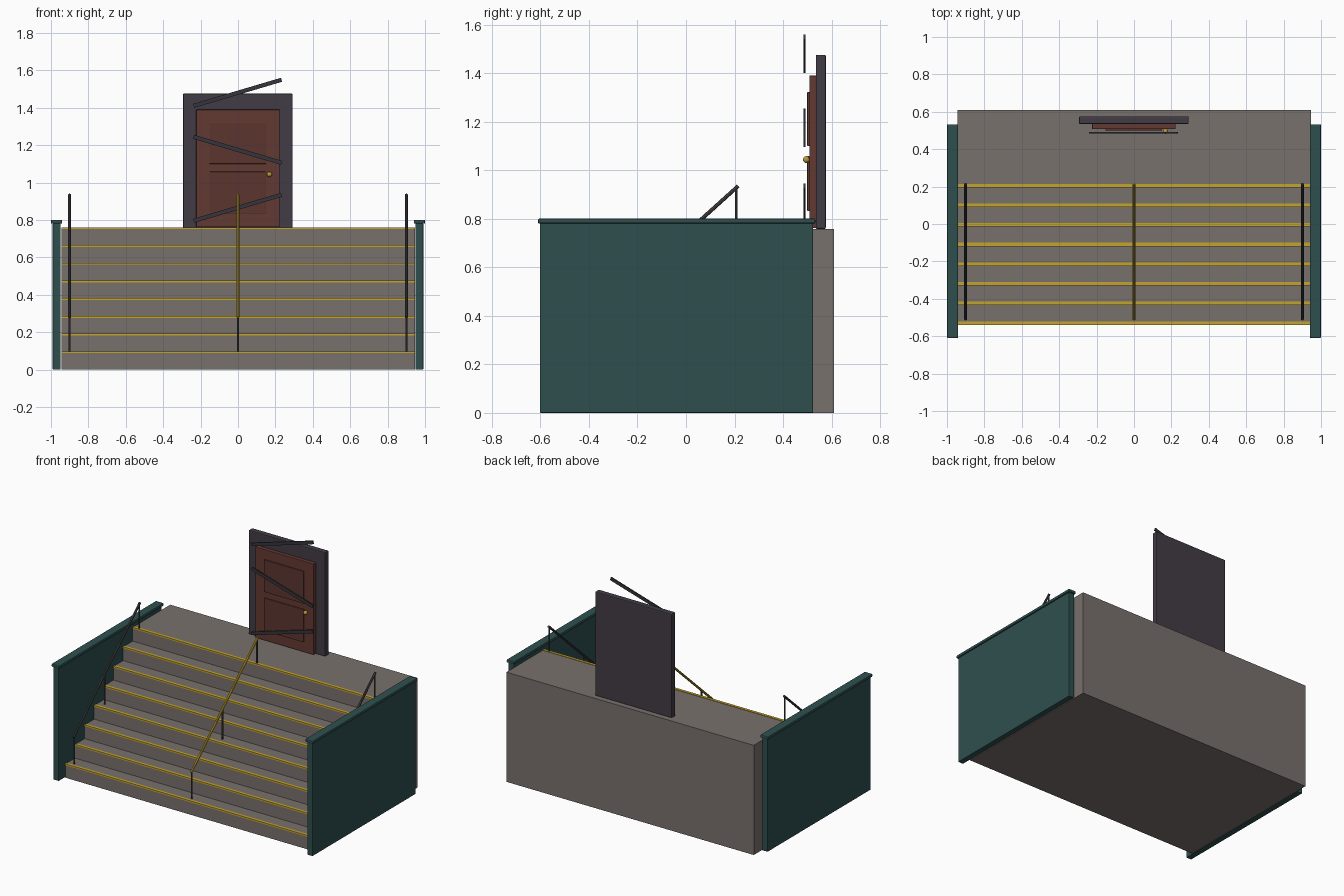
import bpy, bmesh, math
from mathutils import Vector

if "Cube" in bpy.data.objects:
    bpy.data.objects.remove(bpy.data.objects["Cube"])


def material(name, rgb):
    m = bpy.data.materials.new(name)
    m.diffuse_color = (*rgb, 1)
    m.use_nodes = True
    m.node_tree.nodes["Principled BSDF"].inputs["Base Color"].default_value = m.diffuse_color
    return m


CONCRETE = material("warm grey concrete", (0.19, 0.165, 0.155))
TEAL = material("dark teal", (0.028, 0.078, 0.078))
YELLOW = material("safety yellow", (0.56, 0.37, 0.025))
IRON = material("rail iron", (0.07, 0.062, 0.065))
FRAME = material("purple grey frame", (0.054, 0.045, 0.06))
DOOR = material("red brown door", (0.125, 0.041, 0.032))
PANEL = material("dark red brown panel", (0.105, 0.036, 0.028))
BAR = material("dark plank", (0.036, 0.036, 0.045))
BRASS = material("brass", (0.5, 0.32, 0.04))


def finish(name, bm, mat):
    bmesh.ops.recalc_face_normals(bm, faces=bm.faces)
    me = bpy.data.meshes.new(name)
    bm.to_mesh(me)
    bm.free()
    me.materials.append(mat)
    ob = bpy.data.objects.new(name, me)
    bpy.context.collection.objects.link(ob)
    return ob


def box(name, lo, hi, mat, bevel=0):
    lo, hi = Vector(lo), Vector(hi)
    bm = bmesh.new()
    bmesh.ops.create_cube(bm, size=1)
    for v in bm.verts:
        v.co = (lo + hi) / 2 + v.co * (hi - lo)
    ob = finish(name, bm, mat)
    if bevel:
        mod = ob.modifiers.new("soft edges", "BEVEL")
        mod.width, mod.segments = bevel, 2
    return ob


def rod(name, a, b, r, mat):
    a, b = Vector(a), Vector(b)
    bm = bmesh.new()
    bmesh.ops.create_cone(bm, cap_ends=True, segments=8, radius1=r, radius2=r, depth=(b - a).length)
    ob = finish(name, bm, mat)
    ob.location = (a + b) / 2
    ob.rotation_euler = (b - a).to_track_quat('Z', 'Y').to_euler()
    return ob


# Staircase and landing: one stepped profile extruded across x
N, RISE, RUN, Y0, BACK, HALF = 8, 0.0947, 0.105, -0.535, 0.61, 0.945
profile = [(BACK, 0), (Y0, 0)]
for i in range(N):
    profile.append((Y0 + RUN * i, RISE * (i + 1)))
    profile.append((BACK if i == N - 1 else Y0 + RUN * (i + 1), RISE * (i + 1)))
bm = bmesh.new()
face = bm.faces.new([bm.verts.new((-HALF, y, z)) for y, z in profile])
ext = bmesh.ops.extrude_face_region(bm, geom=[face])
bmesh.ops.translate(bm, vec=(2 * HALF, 0, 0),
                    verts=[g for g in ext["geom"] if isinstance(g, bmesh.types.BMVert)])
finish("staircase", bm, CONCRETE)

# Yellow nosing strips on every step
for i in range(N):
    y, z = Y0 + RUN * i, RISE * (i + 1)
    box(f"step_nosing_{i + 1}", (-HALF, y - 0.004, z - 0.007), (HALF, y + 0.015, z + 0.003), YELLOW)

# Side walls with caps
for side, s in (("left", -1), ("right", 1)):
    box(f"{side}_wall", (s * 0.97 - 0.021, -0.602, 0), (s * 0.97 + 0.021, 0.524, 0.782), TEAL, 0.004)
    box(f"{side}_wall_cap", (s * 0.97 - 0.03, -0.61, 0.78), (s * 0.97 + 0.03, 0.533, 0.801), TEAL, 0.006)

# Sloped handrails with posts
for name, x, mat in (("left", -0.9, IRON), ("centre", 0, YELLOW), ("right", 0.9, IRON)):
    start, end = Vector((x, -0.51, 0.28)), Vector((x, 0.215, 0.935))
    rod(f"{name}_handrail", start, end, 0.008, mat)
    for k, (t, step) in enumerate(((0.01, 1), (0.47, 4), (0.99, 8))):
        top = start.lerp(end, t)
        rod(f"{name}_rail_post_{k + 1}", (x, top.y, RISE * step), top, 0.005, IRON)

# Door frame slab, door leaf and raised panels
top_z = RISE * N
box("door_frame", (-0.294, 0.535, top_z), (0.292, 0.576, 1.476), FRAME, 0.006)
box("door_leaf", (-0.224, 0.508, top_z + 0.004), (0.222, 0.537, 1.39), DOOR, 0.003)
for name, z0, z1 in (("lower", 0.832, 1.058), ("upper", 1.1, 1.322)):
    box(f"{name}_door_panel", (-0.153, 0.499, z0), (0.151, 0.51, z1), PANEL, 0.003)

# Door knob
bm = bmesh.new()
bmesh.ops.create_uvsphere(bm, u_segments=16, v_segments=10, radius=0.014)
for f in bm.faces:
    f.smooth = True
knob = finish("door_knob", bm, BRASS)
knob.location = (0.168, 0.496, 1.044)

# Planks nailed across the doorway
for k, (z, tilt) in enumerate(((0.865, 1), (1.175, -1), (1.48, 1))):
    plank = box(f"barricade_plank_{k + 1}", (-0.245, -0.004, -0.011), (0.245, 0.004, 0.011), BAR)
    plank.location = (-0.002, 0.489, z)
    plank.rotation_euler = (0, -tilt * math.radians(16.5), 0)
